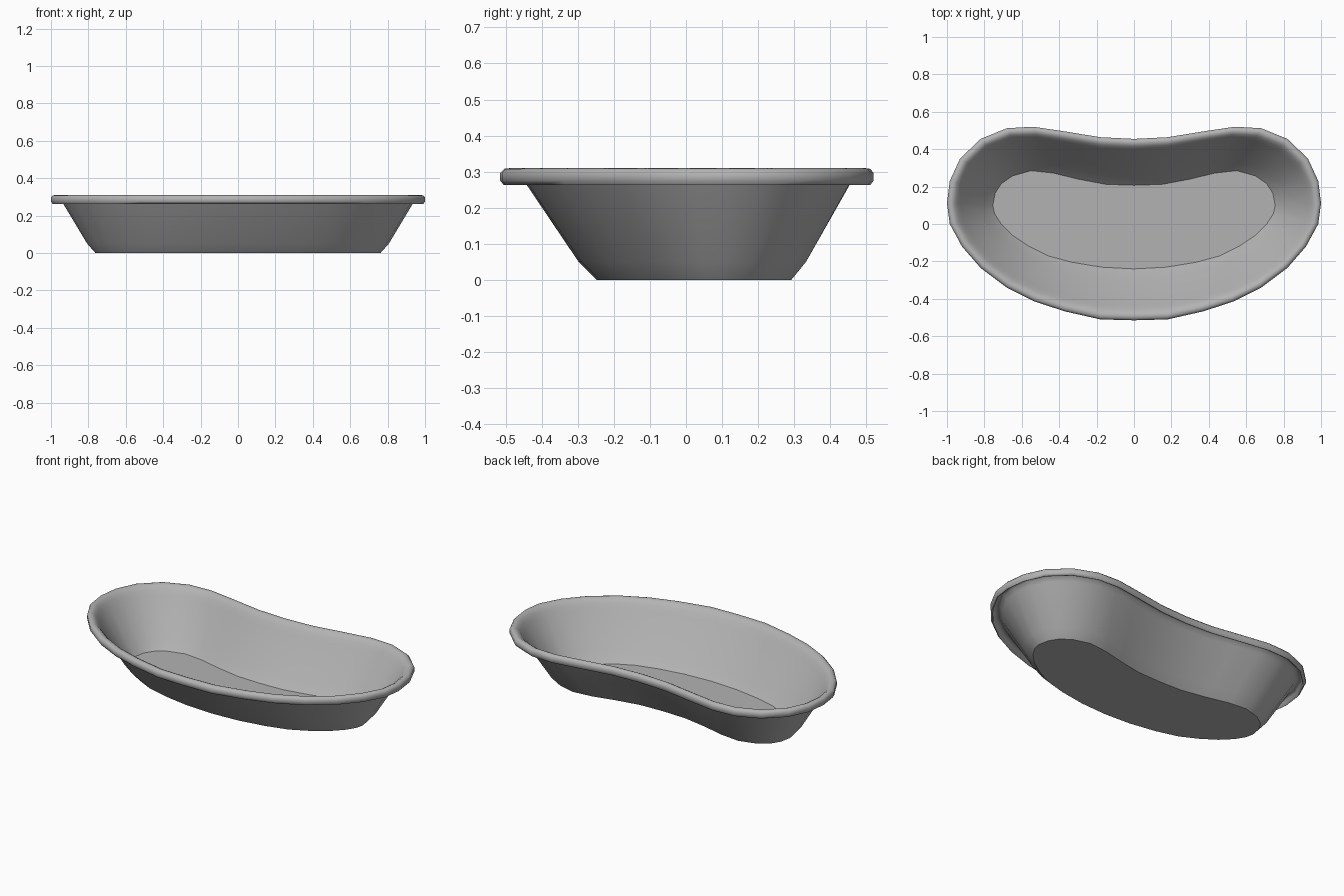
import bpy, bmesh, math

if "Cube" in bpy.data.objects:
    bpy.data.objects.remove(bpy.data.objects["Cube"])

# Half outlines (x >= 0) from front centre round to back centre
FLOOR = [(0, -.24), (.17, -.231), (.33, -.205), (.46, -.17), (.56, -.12), (.65, -.06),
         (.71, 0), (.745, .055), (.755, .10), (.742, .165), (.71, .215), (.65, .257),
         (.55, .285), (.43, .272), (.30, .24), (.15, .212), (0, .207)]
RIM = [(0, -.515), (.18, -.51), (.37, -.467), (.53, -.415), (.68, -.34), (.82, -.235),
       (.92, -.12), (.985, 0), (1.0, .11), (.985, .23), (.93, .35), (.82, .455),
       (.68, .512), (.54, .52), (.37, .495), (.18, .464), (0, .455)]

# Section: (blend from floor outline to rim outline, height), outside base to inside floor,
# with a shallow groove under the rolled lip
SECTION = [(.03, 0), (.21, .05), (.73, .262), (.79, .284), (.86, .292), (.92, .284),
           (.935, .266), (.965, .263), (1.0, .275), (1.0, .297), (.96, .308),
           (.90, .310), (.84, .302), (.78, .285), (.71, .26), (.19, .06), (0, .008)]


def full(half):
    """Mirror a half outline across x = 0."""
    return half + [(-x, y) for x, y in reversed(half[1:-1])]


floor, rim = full(FLOOR), full(RIM)
n = len(floor)
bm = bmesh.new()

# Dish wall and rolled lip, lofted ring by ring
rings = []
for t, z in SECTION:
    rings.append([bm.verts.new((a[0] + (b[0] - a[0]) * t, a[1] + (b[1] - a[1]) * t, z))
                  for a, b in zip(floor, rim)])
for lo, hi in zip(rings, rings[1:]):
    for i in range(n):
        j = (i + 1) % n
        bm.faces.new((lo[i], lo[j], hi[j], hi[i]))

# Underside and inner floor
bm.faces.new(list(reversed(rings[0])))
bm.faces.new(rings[-1])
bmesh.ops.recalc_face_normals(bm, faces=bm.faces)

mesh = bpy.data.meshes.new("kidney_dish")
bm.to_mesh(mesh)
bm.free()
dish = bpy.data.objects.new("kidney_dish", mesh)
bpy.context.collection.objects.link(dish)

# Dark grey metal
metal = bpy.data.materials.new("dark_grey_metal")
metal.diffuse_color = (.45, .45, .45, 1)
metal.use_nodes = True
metal.node_tree.nodes["Principled BSDF"].inputs["Base Color"].default_value = metal.diffuse_color
mesh.materials.append(metal)

# Smooth everything, then keep only the floor and base borders sharp
bpy.context.view_layer.objects.active = dish
dish.select_set(True)
bpy.ops.object.shade_smooth_by_angle(angle=math.radians(75))
for e in mesh.edges:
    zs = [mesh.vertices[v].co.z for v in e.vertices]
    if max(zs) < .02 and abs(zs[0] - zs[1]) < 1e-5:
        e.use_edge_sharp = True
